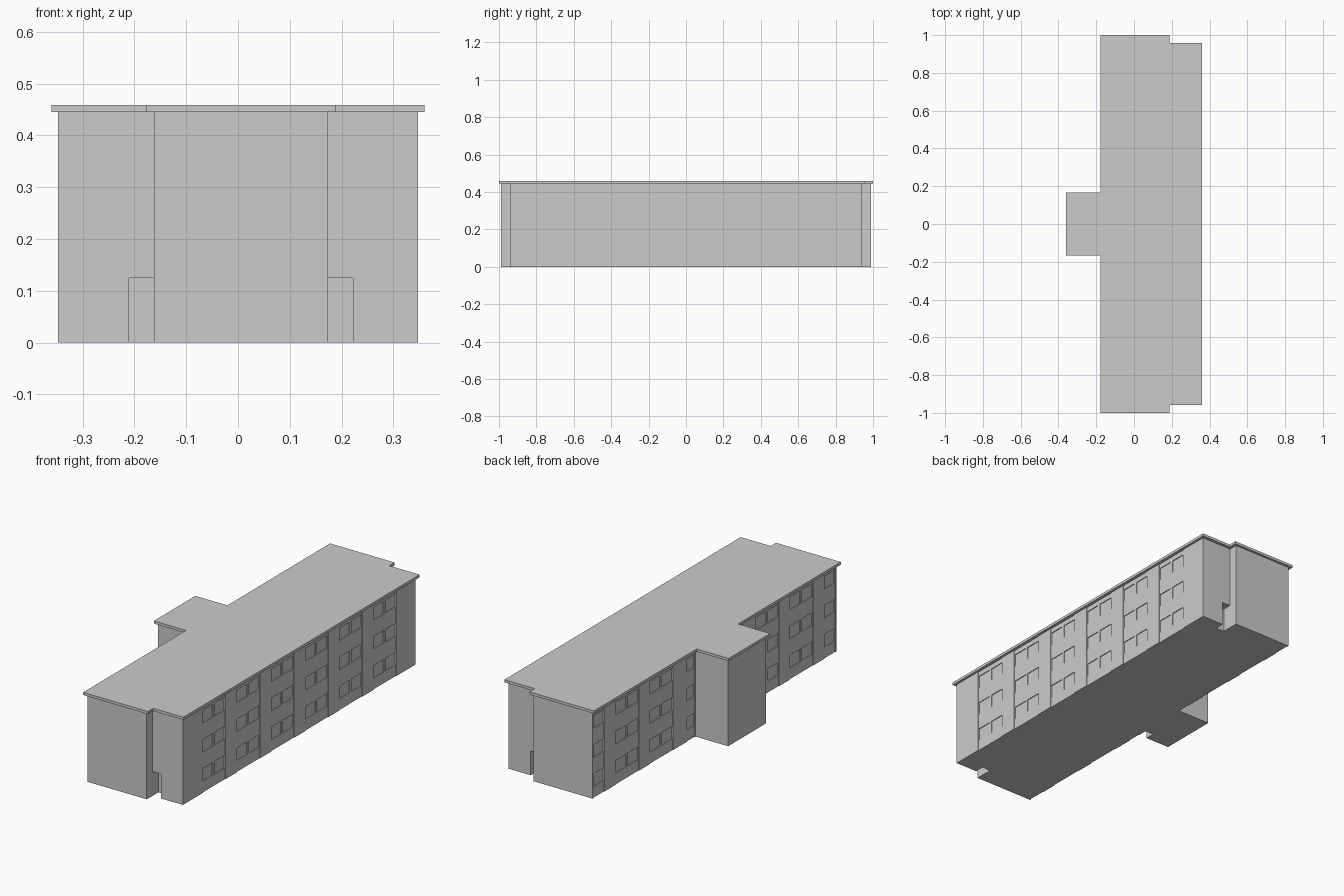
import bpy
import bmesh

if "Cube" in bpy.data.objects:
    bpy.data.objects.remove(bpy.data.objects["Cube"])


def prism(name, outline, z0, z1):
    """Extrude a flat outline straight up."""
    bm = bmesh.new()
    face = bm.faces.new([bm.verts.new((x, y, z0)) for x, y in outline])
    res = bmesh.ops.extrude_face_region(bm, geom=[face])
    top = [v for v in res["geom"] if isinstance(v, bmesh.types.BMVert)]
    bmesh.ops.translate(bm, verts=top, vec=(0, 0, z1 - z0))
    return finish(name, bm)


def boxes(name, ranges):
    """One mesh of separate boxes given as (x0, x1, y0, y1, z0, z1)."""
    bm = bmesh.new()
    for x0, x1, y0, y1, z0, z1 in ranges:
        verts = bmesh.ops.create_cube(bm, size=1)["verts"]
        for v in verts:
            v.co = (x1 if v.co.x > 0 else x0,
                    y1 if v.co.y > 0 else y0,
                    z1 if v.co.z > 0 else z0)
    return finish(name, bm)


def finish(name, bm):
    bmesh.ops.recalc_face_normals(bm, faces=bm.faces)
    mesh = bpy.data.meshes.new(name)
    bm.to_mesh(mesh)
    bm.free()
    obj = bpy.data.objects.new(name, mesh)
    bpy.context.collection.objects.link(obj)
    return obj


def cut(target, ranges):
    """Subtract boxes from the target and discard the cutter."""
    cutter = boxes("cutter", ranges)
    cutter.hide_render = True
    mod = target.modifiers.new("cut", "BOOLEAN")
    mod.operation = "DIFFERENCE"
    mod.solver = "EXACT"
    mod.object = cutter
    bpy.context.view_layer.objects.active = target
    bpy.ops.object.modifier_apply(modifier=mod.name)
    bpy.data.objects.remove(cutter)


def footprint(east, step, west, tower, end, wing_end, tower_half):
    """Long block with a shorter east strip and a west stair tower."""
    half = [(east, wing_end), (step, wing_end), (step, end), (west, end),
            (west, tower_half), (tower, tower_half)]
    return half + [(x, -y) for x, y in reversed(half)]


EAST, STEP, WEST, TOWER = 0.347, 0.174, -0.162, -0.347
END, WING, STAIR = 0.988, 0.942, 0.154
WALL_TOP = 0.445

# Walls
walls = prism("walls", footprint(EAST, STEP, WEST, TOWER, END, WING, STAIR), 0, WALL_TOP)

# Entrance notches at both ends and beside the stair tower
door = 0.048
cut(walls, [(STEP, STEP + door, -1.1, -WING + door, -0.1, 0.125),
            (STEP, STEP + door, WING - door, 1.1, -0.1, 0.125),
            (WEST - door, WEST, -STAIR - 0.03, -STAIR + door, -0.1, 0.125)])

# Bays: start and end along y for each long side
east_bays = [(-0.78 + 0.277 * i, -0.595 + 0.277 * i) for i in range(6)]
west_half = [(0.158, 0.225), (0.335, 0.523), (0.613, 0.80), (0.89, 0.98)]
west_bays = west_half + [(-b, -a) for a, b in west_half]

# Shallow full-height bay recesses
bay = 0.003
cut(walls, [(EAST - bay, EAST + 0.1, a, b, -0.1, 0.6) for a, b in east_bays]
    + [(WEST - 0.02, WEST + bay, a, b, -0.1, 0.6) for a, b in west_bays])

# Window recesses, three floors: pairs in wide bays, singles in narrow ones
deep = 0.007
windows = []
for side, bays in ((1, east_bays), (-1, west_bays)):
    x0, x1 = (EAST - deep, EAST + 0.02) if side > 0 else (WEST - 0.02, WEST + deep)
    for a, b in bays:
        a, b = a + 0.003, b - 0.003
        mid = (a + b) / 2
        spans = [(a, mid - 0.007), (mid + 0.007, b)] if b - a > 0.12 else [(a, b)]
        for p, q in spans:
            for floor in range(3):
                z = 0.057 + 0.149 * floor
                windows.append((x0, x1, p, q, z, z + 0.065))
cut(walls, windows)

# Flat overhanging roof slab
prism("roof", footprint(0.36, 0.189, -0.178, -0.36, 1.0, 0.957, 0.168), WALL_TOP, 0.459)
